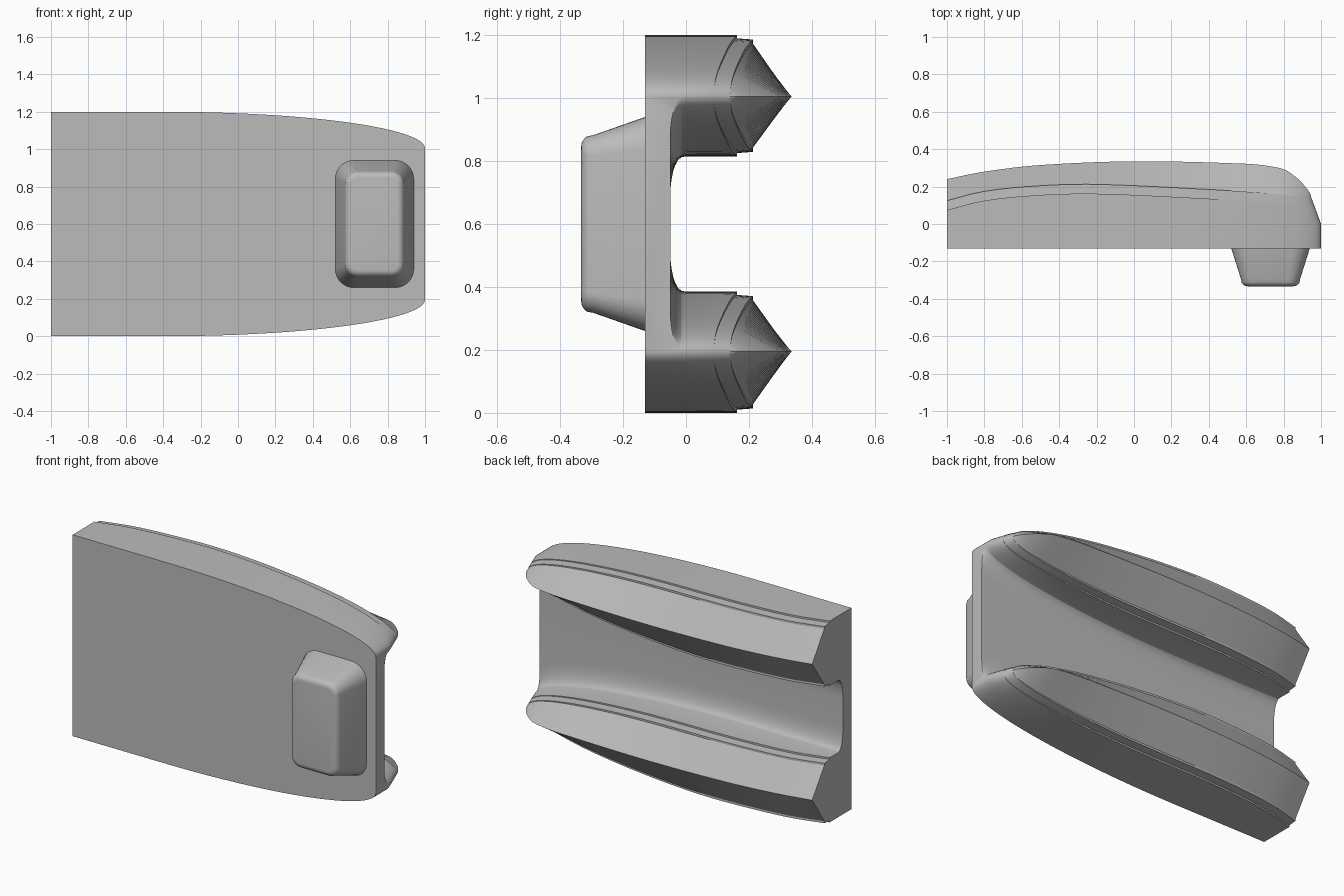
import bpy, bmesh, math

cube = bpy.data.objects.get("Cube")
if cube:
    bpy.data.objects.remove(cube, do_unlink=True)

grey = bpy.data.materials.new("plain grey")
grey.use_nodes = True
grey.diffuse_color = (0.5, 0.5, 0.5, 1)
grey.node_tree.nodes["Principled BSDF"].inputs["Base Color"].default_value = (0.5, 0.5, 0.5, 1)

MID_Z = 0.6       # centre line between the two hulls
KEEL_U = 0.405    # keel distance from the centre line
DECK_Y = -0.13


def curve(points, x):
    """Smooth curve through (x, y) points."""
    n = len(points)

    def slope(i):
        a, b = points[max(i - 1, 0)], points[min(i + 1, n - 1)]
        return (b[1] - a[1]) / (b[0] - a[0])
    i = 0
    while i < n - 2 and x > points[i + 1][0]:
        i += 1
    (x0, y0), (x1, y1) = points[i], points[i + 1]
    h = x1 - x0
    t = (x - x0) / h
    return (y0 * (1 + 2 * t) * (1 - t) ** 2 + y1 * t * t * (3 - 2 * t)
            + h * slope(i) * t * (1 - t) ** 2 - h * slope(i + 1) * t * t * (1 - t))


KEEL = [(-1, 0.24), (-0.8, 0.28), (-0.5, 0.315), (0, 0.335), (0.6, 0.322),
        (0.75, 0.305), (0.83, 0.278), (0.94, 0.165), (1, 0)]
CHINE = [(-1, 0.075), (-0.8, 0.125), (-0.5, 0.155), (-0.2, 0.162),
         (0.4, 0.135), (0.7, 0.115), (1, 0.085)]


def keel(x):
    return curve(KEEL, x)


def chine(x):
    return min(curve(CHINE, x), keel(x))


def upper_chine(x):
    return min(curve(CHINE, x) + 0.05, keel(x))


def level(y):
    return lambda x: y


# Each hull row: bow end x, half width about the keel, height along x, tunnel fillet offset
FILLET = 7
rows = []
for i in range(FILLET + 1):
    a = math.pi / 2 * i / FILLET
    rows.append((1, -0.19, level(-0.05 * math.cos(a)), 0.13 * (1 - math.sin(a))))
# fillet runs tangent to the tunnel roof first, then up the inner wall
rows = [(1, -0.19, level(-0.05 * math.sin(math.pi / 2 * (1 - i / FILLET)) ** 0.8),
         0.13 * (1 - math.sin(math.pi / 2 * i / FILLET))) for i in range(FILLET + 1)]
side = [(0.968, 0.19, chine, 0), (0.968, 0.18, chine, 0),
        (0.948, 0.176, upper_chine, 0), (0.948, 0.164, upper_chine, 0)]
rows += [(e, -w, f, 0) for e, w, f, o in side]
rows.append((0.945, 0, keel, 0))
rows += [(e, w + 0.005, f, 0) for e, w, f, o in reversed(side)]
rows += [(1, 0.195, level(0), 0), (1, 0.195, level(DECK_Y), 0)]

# Stations: straight aft part, then an elliptical bow
AFT, FORE, START = 12, 28, -0.4
stations = [(-1 + (START + 1) * i / AFT, 0) for i in range(AFT)]
stations += [(None, math.pi / 2 * i / FORE) for i in range(FORE + 1)]


def section(x_fixed, angle):
    half = []
    for end, width, height, offset in rows:
        x = x_fixed if x_fixed is not None else START + (end - START) * math.sin(angle)
        u = KEEL_U + width * max(0, math.cos(angle)) - offset
        half.append((x, height(x), u))
    return ([(x, y, MID_Z + u) for x, y, u in half]
            + [(x, y, MID_Z - u) for x, y, u in reversed(half)])


def loft(bm, loops):
    rings = [[bm.verts.new(p) for p in loop] for loop in loops]
    for a, b in zip(rings, rings[1:]):
        for i in range(len(a)):
            j = (i + 1) % len(a)
            bm.faces.new((a[i], a[j], b[j], b[i]))
    return rings


def finish(name, bm):
    bmesh.ops.remove_doubles(bm, verts=bm.verts, dist=0.0003)
    bmesh.ops.recalc_face_normals(bm, faces=bm.faces)
    mesh = bpy.data.meshes.new(name)
    bm.to_mesh(mesh)
    bm.free()
    mesh.materials.append(grey)
    obj = bpy.data.objects.new(name, mesh)
    bpy.context.collection.objects.link(obj)
    return obj


def shade(obj, degrees):
    bpy.ops.object.select_all(action='DESELECT')
    obj.select_set(True)
    bpy.context.view_layer.objects.active = obj
    bpy.ops.object.shade_smooth_by_angle(angle=math.radians(degrees))


# Twin hull with tunnel and flat deck
bm = bmesh.new()
rings = loft(bm, [section(*s) for s in stations])
bm.faces.new(rings[0])
bow, n = rings[-1], len(rows)
tunnel = FILLET + 1
bm.faces.new(bow[:tunnel] + bow[n - 1:n + 1] + bow[-tunnel:])
hull = finish("twin_hull", bm)
shade(hull, 25)


# Rounded tapering cabin on the deck
def rounded_loop(hx, hz, r, y, steps=8):
    loop = []
    for k, (sx, sz) in enumerate([(1, 1), (-1, 1), (-1, -1), (1, -1)]):
        for i in range(steps + 1):
            a = math.pi / 2 * (k + i / steps)
            loop.append((0.73 + sx * (hx - r) + r * math.cos(a), y,
                         MID_Z + sz * (hz - r) + r * math.sin(a)))
    return loop


layers = [(0.21, 0.34, 0.1, DECK_Y + 0.01), (0.21, 0.34, 0.1, DECK_Y), (0.158, 0.282, 0.065, -0.295)]
for i in range(1, 7):
    a = math.radians(15 + 75 * i / 6)
    layers.append((0.122 + 0.037 * math.cos(a), 0.246 + 0.037 * math.cos(a),
                   0.03 + 0.036 * math.cos(a), -0.296 - 0.037 * math.sin(a)))
bm = bmesh.new()
rings = loft(bm, [rounded_loop(*l) for l in layers])
bm.faces.new(rings[0])
bm.faces.new(rings[-1])
cabin = finish("cabin", bm)

# Window slot recessed into the bow side of the cabin
bm = bmesh.new()
bmesh.ops.create_cube(bm, size=1)
for v in bm.verts:
    depth = 0.05 if v.co.x > 0 else -0.012
    y = -0.215 + v.co.y * 0.04
    face_x = 0.94 + (y - DECK_Y) * -0.315
    v.co = (face_x + depth, y, MID_Z + v.co.z * 0.3)
slot = finish("window_cutter", bm)
slot.hide_render = True
slot.hide_set(True)
cut = cabin.modifiers.new("window_slot", 'BOOLEAN')
cut.object = slot
cut.operation = 'DIFFERENCE'
cut.solver = 'EXACT'
bpy.context.view_layer.objects.active = cabin
bpy.ops.object.modifier_apply(modifier=cut.name)
bpy.data.objects.remove(slot, do_unlink=True)
shade(cabin, 30)
